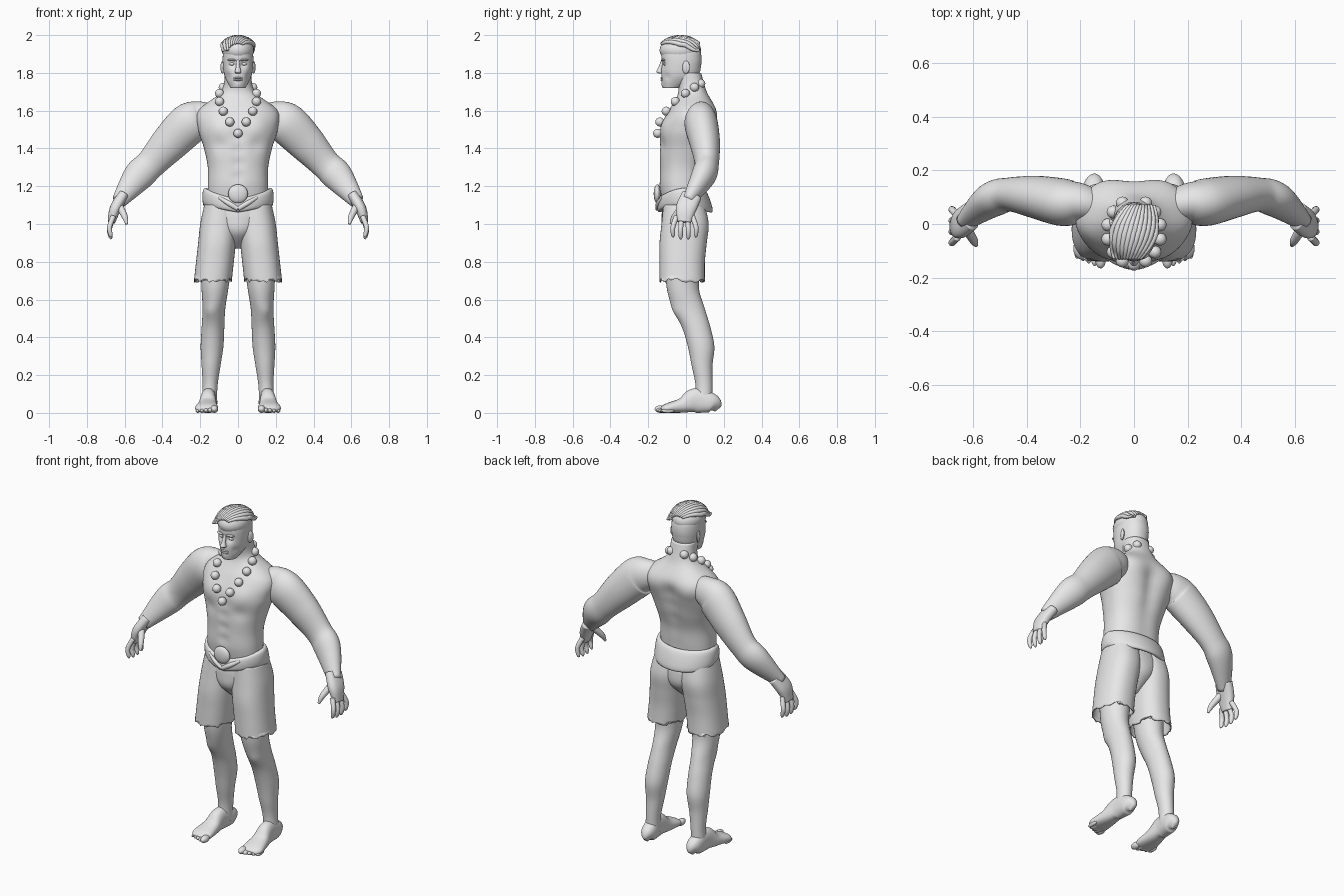
import bpy, bmesh, math, random
from mathutils import Vector, Matrix

random.seed(4)
X_AXIS, Y_AXIS, Z_AXIS = Matrix.Identity(3)

default_cube = bpy.data.objects.get("Cube")
if default_cube:
    bpy.data.objects.remove(default_cube)

grey = bpy.data.materials.new("plain_grey")
grey.use_nodes = True
grey.diffuse_color = (.8, .8, .8, 1)
grey.node_tree.nodes["Principled BSDF"].inputs["Base Color"].default_value = grey.diffuse_color


def finish(name, bm, mirror=False):
    """Turn a bmesh into a smooth shaded object, optionally mirrored in x."""
    bmesh.ops.recalc_face_normals(bm, faces=bm.faces)
    for face in bm.faces:
        face.smooth = True
    mesh = bpy.data.meshes.new(name)
    bm.to_mesh(mesh)
    bm.free()
    mesh.materials.append(grey)
    obj = bpy.data.objects.new(name, mesh)
    bpy.context.collection.objects.link(obj)
    if mirror:
        modifier = obj.modifiers.new("Mirror", "MIRROR")
        modifier.use_mirror_merge = False
    return obj


def smooth_rings(rings, steps):
    """Interpolate the rings with a Catmull-Rom spline."""
    padded = [rings[0], *rings, rings[-1]]
    result = []
    for a, b, c, d in zip(padded, padded[1:], padded[2:], padded[3:]):
        for k in range(steps):
            t = k / steps
            result.append([
                q + t * (r - p + t * (2 * p - 5 * q + 4 * r - s + t * (3 * (q - r) + s - p))) / 2
                for p, q, r, s in zip(a, b, c, d)])
    return result + [list(rings[-1])]


def power(value, exponent):
    return math.copysign(abs(value) ** exponent, value)


def skin(bm, loops, closed=False):
    """Bridge neighbouring loops of vertices with quads."""
    following = loops[1:] + loops[:1] if closed else loops[1:]
    for low, high in zip(loops, following):
        for k in range(len(low)):
            n = k - 1
            bm.faces.new((low[n], low[k], high[k], high[n]))


def loft(name, rings, ref=Y_AXIS, flat=False, square=2, depth=1, sides=32, steps=8,
         caps=True, mirror=False, shape=None):
    """Skin a tube through rings of centre and radius, with an optional second radius."""
    bm = bmesh.new()
    path = smooth_rings(rings, steps)
    centres = [Vector(ring[:3]) for ring in path]
    loops = []
    for i, ring in enumerate(path):
        u, v = X_AXIS, Y_AXIS
        if not flat:
            tangent = centres[min(i + 1, len(path) - 1)] - centres[max(i - 1, 0)]
            tangent.normalize()
            v = (ref - tangent * ref.dot(tangent)).normalized()
            u = v.cross(tangent)
        loop = []
        for k in range(sides):
            angle = math.tau * k / sides
            across = u * power(math.cos(angle), 2 / square) * ring[3]
            along = v * power(math.sin(angle), 2 / square) * ring[-1] * depth
            loop.append(bm.verts.new(centres[i] + across + along))
        loops.append(loop)
    skin(bm, loops)
    if caps:
        bm.faces.new(loops[0])
        bm.faces.new(loops[-1])
    if shape:
        for vert in bm.verts:
            shape(vert.co)
    return finish(name, bm, mirror)


def column(name, low, step, rows, x=0, lean=0, **options):
    """Upright loft through evenly spaced rows of half width, front and back."""
    rings = []
    for i, (width, front, back) in enumerate(rows):
        z = low + step * i
        rings.append((x + lean * z, (front + back) / 2, z, width, (back - front) / 2))
    return loft(name, rings, flat=True, **options)


def bumps(*items):
    """Sculpt rule: soft swellings or hollows of place, size and amount on both sides."""
    def apply(co):
        outward = Vector((co.x, co.y, 0)).normalized()
        mirrored = Vector((abs(co.x), co.y, co.z))
        push = 0
        for place, size, amount in items:
            distance = (mirrored - Vector(place)).length
            push += amount * math.exp(-(distance / size) ** 2)
        co += outward * push
    return apply


def ball(name, centre, radii, mirror=False, turn=0):
    bm = bmesh.new()
    bmesh.ops.create_uvsphere(bm, u_segments=24, v_segments=16, radius=1)
    scale = Matrix.Diagonal((*radii, 1))
    bm.transform(Matrix.Translation(centre) @ Matrix.Rotation(turn, 4, "Z") @ scale)
    return finish(name, bm, mirror)


# Torso and neck
spine = [((0, .15, 1.2 + k / 12), .05, -.016) for k in range(5)]
midline = [((0, -.14, 1.25 + k / 14), .03, -.008) for k in range(4)]
chest = ((.09, -.12, 1.53), .07, .016)
under_chest = ((.1, -.13, 1.42), .04, -.008)
shoulder_blade = ((.11, .15, 1.55), .07, .014)
column("torso", 1.1, .1, [
    (.16, -.12, .08), (.16, -.14, .09), (.16, -.14, .1), (.18, -.14, .13),
    (.21, -.13, .15), (.21, -.09, .16), (.09, -.04, .11), (.07, -.06, .08)],
    square=2.3, sides=64, shape=bumps(*spine, *midline, chest, under_chest, shoulder_blade))

# Head with sockets, hollow cheeks and chin
socket = ((.03, -.13, 1.847), .02, -.014)
cheek_hollow = ((.05, -.1, 1.78), .02, -.006)
chin = ((0, -.13, 1.735), .02, .007)
column("head", 1.72, .06, [
    (.04, -.12, -.03), (.07, -.13, .06), (.08, -.13, .08), (.08, -.13, .08), (.07, -.12, .06)],
    square=2.2, sides=64, shape=bumps(socket, cheek_hollow, chin))
loft("nose", [
    (0, -.122, 1.87, .008), (0, -.135, 1.83, .011), (0, -.14, 1.806, .017), (0, -.13, 1.796, .01)],
    flat=True, sides=20)
ball("eye", (.032, -.109, 1.847), (.015, .011, .008), mirror=True)
ball("brow", (.034, -.122, 1.868), (.024, .009, .006), mirror=True, turn=.35)
for name, z in ("upper_lip", 1.773), ("lower_lip", 1.763):
    ball(name, (0, -.124, z), (.024, .011, .006))
ball("ear", (.082, 0, 1.83), (.009, .021, .034), mirror=True, turn=-.35)

# Swept back hair: a cap under diagonal locks
ball("hair_cap", (0, -.03, 1.92), (.085, .11, .07))
for i in range(11):
    lock = []
    for k in range(9):
        t = k / 8
        y = -.13 + t / 5
        x = (i - 5) * .016 * (1 - .4 * (2 * t - 1) ** 2) + (t - .5) / 20
        x = max(-.08, min(.08, x))
        dome = max(0, 1 - (x / .09) ** 2 - ((y + .03) / .12) ** 2)
        size = .003 + .01 * math.sin(math.pi * (.1 + .8 * t))
        lock.append((x, y, 1.92 + .068 * math.sqrt(dome), size))
    loft("hair_lock", lock, sides=10, steps=3)

# Arms
loft("arm", [
    (.13, .06, 1.56, .07), (.2, .08, 1.56, .09), (.26, .08, 1.53, .11), (.36, .1, 1.43, .1),
    (.46, .11, 1.32, .08), (.53, .09, 1.25, .08), (.63, .01, 1.12, .04)],
    depth=.8, mirror=True, sides=40)

# Hands
loft("palm", [(.61, .03, 1.15, .03), (.65, 0, 1.08, .03), (.67, -.01, 1.01, .02)],
     depth=1.8, mirror=True, square=2.4)
for i in range(4):
    y = -.05 + .028 * i
    spread = (i - 1.5) / 80
    tip = .92 + .01 * abs(i - 1.5)
    loft("finger", [
        (.66, y, 1.04, .014), (.68, y + spread, tip + .05, .013),
        (.675, y + spread, tip + .01, .011), (.67, y + spread, tip - .005, .004)],
        mirror=True, sides=14)
loft("thumb", [(.63, -.01, 1.1, .02), (.6, -.06, 1.04, .016), (.59, -.08, 1, .007)],
     mirror=True, sides=14)

# Legs with a knee cap
knee_cap = ((.13, -.05, .54), .04, .01)
column("leg", .05, .1, [
    (.04, .05, .14), (.04, .05, .14), (.05, .03, .14), (.06, .01, .15),
    (.06, -.02, .13), (.06, -.07, .1), (.07, -.1, .07), (.08, -.11, .07)],
    x=.155, lean=-.05, mirror=True, shape=bumps(knee_cap))

# Feet, resting flat on the ground
foot_rows = [(.17, .01, .04), (.14, .04, .1), (.05, .04, .13),
             (-.02, .05, .08), (-.1, .06, .05), (-.13, .04, .03)]
loft("foot", [(.16 - y / 14, y, tall / 2, width, tall / 2) for y, width, tall in foot_rows],
     ref=Z_AXIS, square=2.3, mirror=True)
for i in range(5):
    size = .02 if i == 0 else .015 - i / 1000
    ball("toe", (.125 + .022 * i, -.132 + .009 * i, size), (size, .034, size), mirror=True)


# Shorts with a ragged hem
def ragged(co):
    if co.z < .71:
        co.z += random.uniform(-.012, .012)


column("shorts_seat", .87, .08, [
    (.02, -.04, .02), (.1, -.12, .1), (.16, -.13, .11), (.16, -.12, .09)])
shorts = column("shorts_leg", .7, .1, [
    (.1, -.14, .1), (.1, -.14, .1), (.1, -.14, .11), (.1, -.13, .12), (.09, -.12, .1)],
    x=.21, lean=-.11, caps=False, mirror=True, square=2.3, sides=40, shape=ragged)
cloth = shorts.modifiers.new("Cloth", "SOLIDIFY")
cloth.thickness = .006

# Rolled belt, wide at the back and dipping to a point in front
bm = bmesh.new()
columns = []
for k in range(96):
    angle = math.tau * k / 96
    side, along = math.cos(angle), math.sin(angle)
    front, back = max(0, -along), max(0, along)
    height = .048 + .012 * (back - front)
    middle = 1.143 - .023 * back - .045 * front * math.sqrt(1 - abs(side))
    section = []
    for j in range(16):
        turn = math.tau * j / 16
        lift = power(math.sin(turn), .8) * height
        reach = .016 * power(math.cos(turn), .7) - lift * back / 3
        place = ((.172 + reach) * side, (.126 + reach) * along - .012, middle + lift)
        section.append(bm.verts.new(place))
    columns.append(section)
skin(bm, columns, closed=True)
finish("belt", bm)
ball("buckle", (0, -.152, 1.16), (.052, .019, .05))
loft("buckle_fold", [(0, -.15, 1.08, .012), (.05, -.145, 1.11, .014), (.1, -.125, 1.14, .008)],
     mirror=True, sides=14)

# Bead necklace hanging from the neck to the chest
for i in range(-6, 7):
    angle = math.pi * i / 7
    drop = abs(math.sin(angle / 2))
    spot = (math.sin(angle) / 10, -.03 - .12 * math.cos(angle), 1.48 + .27 * drop)
    ball("bead", spot, (.024, .024, .024))
